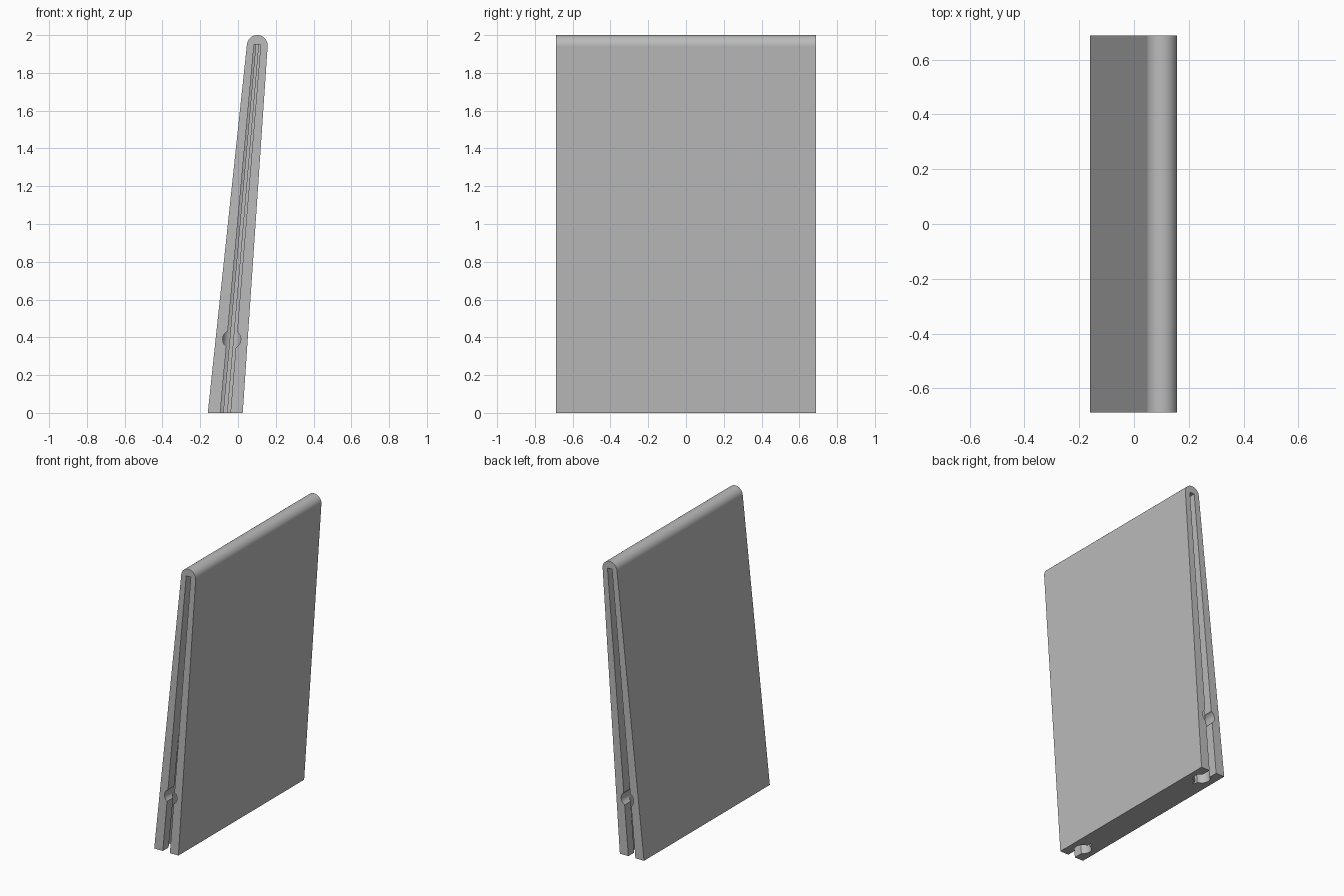
import bpy, bmesh, math

if "Cube" in bpy.data.objects:
    bpy.data.objects.remove(bpy.data.objects["Cube"], do_unlink=True)

HALF_LEN = 0.687
TOP_X, TOP_Z, TOP_R = 0.102, 1.945, 0.055   # rounded top edge
BASE_X = -0.067                             # middle of the foot


def axis_x(z):
    return BASE_X + (TOP_X - BASE_X) * z / TOP_Z


def loft(name, ring_a, ring_b):
    """Closed solid between two matching rings of points."""
    bm = bmesh.new()
    a = [bm.verts.new(p) for p in ring_a]
    b = [bm.verts.new(p) for p in ring_b]
    n = len(a)
    for i in range(n):
        j = (i + 1) % n
        bm.faces.new((a[i], a[j], b[j], b[i]))
    bm.faces.new(a[::-1])
    bm.faces.new(b)
    bmesh.ops.recalc_face_normals(bm, faces=bm.faces)
    mesh = bpy.data.meshes.new(name)
    bm.to_mesh(mesh)
    bm.free()
    obj = bpy.data.objects.new(name, mesh)
    bpy.context.collection.objects.link(obj)
    return obj


# Tapered, leaning panel with a rounded top edge
profile = [(-0.16, 0), (0.025, 0)]
for i in range(25):
    t = math.radians(-3.9 + 177.8 * i / 24)
    profile.append((TOP_X + TOP_R * math.cos(t), TOP_Z + TOP_R * math.sin(t)))
panel = loft("panel", [(x, -HALF_LEN, z) for x, z in profile],
             [(x, HALF_LEN, z) for x, z in profile])

# Keyhole groove section: open neck, round bore, thin slit behind it
NECK, BORE, SLIT, DEPTH = 0.027, 0.054, 0.009, 0.11
start, end = math.asin(NECK / BORE), math.pi - math.asin(SLIT / BORE)
half = [(NECK, -0.31)]
for i in range(17):
    t = start + (end - start) * i / 16
    half.append((BORE * math.sin(t), -BORE * math.cos(t)))
half.append((SLIT, 0.08))
section = half + [(-x, d) for x, d in reversed(half)]


def groove_ring(side, z):
    k = 1 - 0.35 * z / 1.95
    return [(axis_x(z) + k * x, side * (HALF_LEN - DEPTH - k * d), z)
            for x, d in section]


def hole_ring(side, depth):
    z = 0.39
    return [(axis_x(z) + 0.048 * math.cos(t), side * (HALF_LEN - depth),
             z + 0.048 * math.sin(t))
            for t in (math.tau * i / 32 for i in range(32))]


# Groove and entry hole at both ends
cutters = []
for label, side in (("front", -1), ("back", 1)):
    cutters.append(loft(label + "_groove_cutter", groove_ring(side, -0.05),
                        groove_ring(side, 1.95)))
    cutters.append(loft(label + "_hole_cutter", hole_ring(side, -0.05),
                        hole_ring(side, DEPTH)))

bpy.ops.object.select_all(action="DESELECT")
bpy.context.view_layer.objects.active = panel
panel.select_set(True)
for cutter in cutters:
    cutter.hide_render = True
    mod = panel.modifiers.new(cutter.name, "BOOLEAN")
    mod.operation = "DIFFERENCE"
    mod.solver = "EXACT"
    mod.object = cutter
    bpy.ops.object.modifier_apply(modifier=mod.name)
for cutter in cutters:
    bpy.data.objects.remove(cutter, do_unlink=True)

# Smooth rounded surfaces, flat large sides
bpy.ops.object.shade_smooth_by_angle(angle=math.radians(30))
for face in panel.data.polygons:
    if face.area > 0.5:
        face.use_smooth = False

# Single plain grey
grey = bpy.data.materials.new("plain_grey")
grey.use_nodes = True
colour = (0.5, 0.5, 0.5, 1)
grey.diffuse_color = colour
grey.node_tree.nodes["Principled BSDF"].inputs["Base Color"].default_value = colour
panel.data.materials.clear()
panel.data.materials.append(grey)
